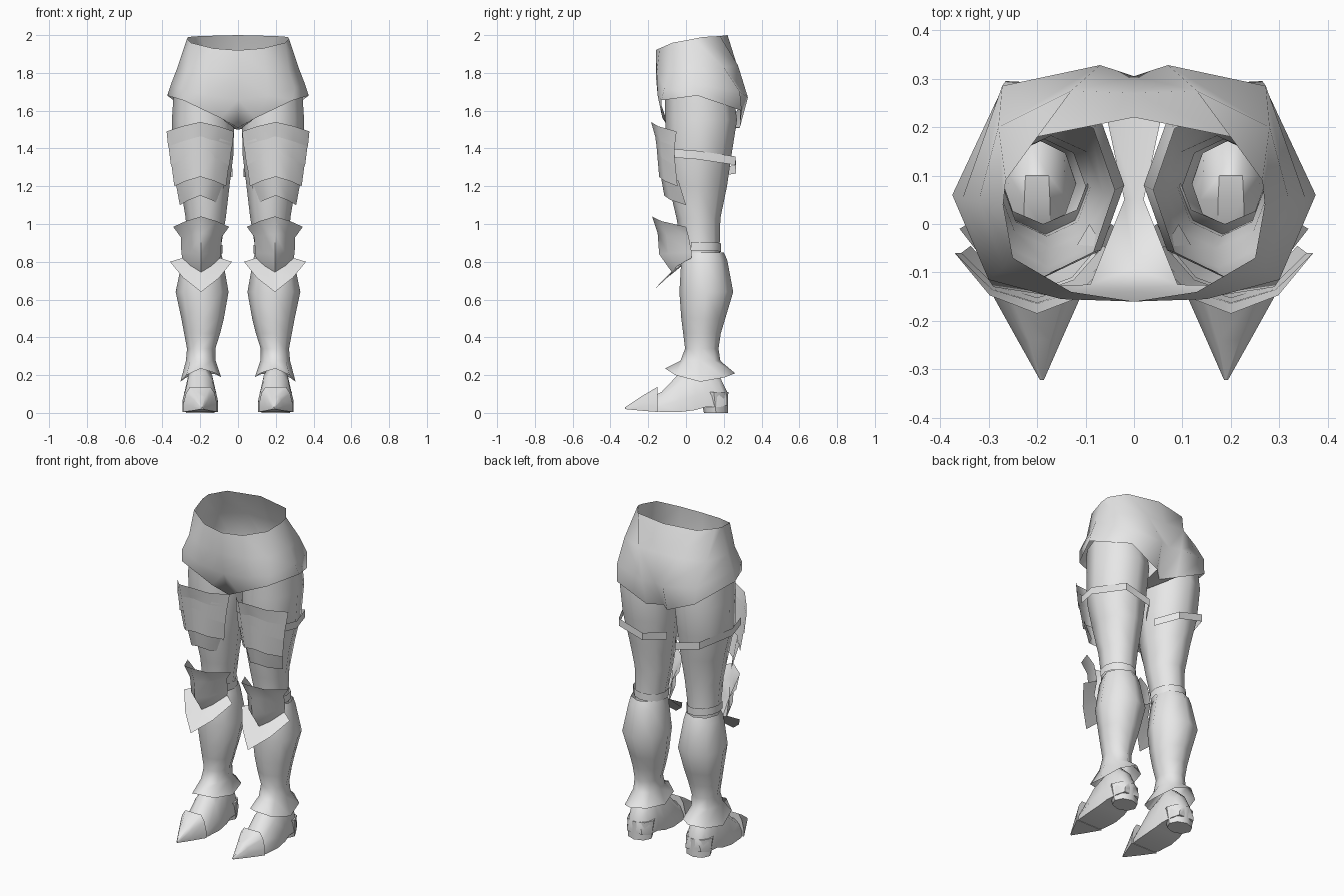
import bpy, bmesh, math

steel = bpy.data.materials.new("light_grey")
steel.diffuse_color = (0.8, 0.8, 0.8, 1)


def grid(name, rows, closed=False, extra=(), cap=False, angle=50):
    """Skin rows of points, mirror to the other side, shade smooth."""
    n = len(rows[0])
    verts = [p for r in rows for p in r] + list(extra)
    faces = []
    for i in range(len(rows) - 1):
        for j in range(n if closed else n - 1):
            k = (j + 1) % n
            faces.append((i * n + j, (i + 1) * n + j, (i + 1) * n + k, i * n + k))
    if cap:
        faces.append(tuple(range(n)))
        faces.append(tuple(reversed(range((len(rows) - 1) * n, len(rows) * n))))
    if extra:  # crotch strip joining front hem to back hem
        b, e = (len(rows) - 1) * n, len(rows) * n
        faces += [(b, e, e + 1, b + 1), (e, e - 1, e - 2, e + 1)]
    me = bpy.data.meshes.new(name)
    me.from_pydata(verts, [], faces)
    if cap:  # solid parts face outward
        bm = bmesh.new()
        bm.from_mesh(me)
        bmesh.ops.recalc_face_normals(bm, faces=bm.faces)
        bm.to_mesh(me)
        bm.free()
    me.materials.append(steel)
    ob = bpy.data.objects.new(name, me)
    bpy.context.collection.objects.link(ob)
    mod = ob.modifiers.new("mirror", 'MIRROR')
    mod.use_mirror_merge = True
    mod.merge_threshold = 0.001
    bpy.ops.object.select_all(action='DESELECT')
    ob.select_set(True)
    bpy.context.view_layer.objects.active = ob
    bpy.ops.object.shade_smooth_by_angle(angle=math.radians(angle))
    return ob


def ring(z, x0, x1, y0, y1, n=8):
    """Horizontal oval fitted to an x and y range, starting at the front."""
    cx, cy, rx, ry = (x0 + x1) / 2, (y0 + y1) / 2, (x1 - x0) / 2, (y1 - y0) / 2
    return [(cx + rx * math.sin(t), cy - ry * math.cos(t), z)
            for t in (2 * math.pi * i / n for i in range(n))]


# hips: half profile rows from front centre round to back centre
grid("hips", [
    [(0, -.16, 1.92), (.13, -.14, 1.93), (.25, -.07, 1.96), (.27, .04, 1.98),
     (.265, .09, 1.99), (.2, .18, 1.995), (0, .22, 2.0)],
    [(0, -.16, 1.79), (.15, -.155, 1.8), (.27, -.09, 1.81), (.32, .05, 1.83),
     (.28, .2, 1.83), (.13, .275, 1.84), (0, .27, 1.84)],
    [(0, -.14, 1.66), (.16, -.15, 1.68), (.30, -.115, 1.72), (.355, .05, 1.74),
     (.272, .285, 1.70), (.07, .328, 1.67), (0, .305, 1.67)],
    [(0, -.09, 1.51), (.09, -.125, 1.56), (.29, -.13, 1.655), (.375, .06, 1.68),
     (.265, .295, 1.60), (.07, .285, 1.51), (0, .22, 1.5)],
], extra=[(0, .05, 1.50), (.02, .05, 1.51)], angle=80)

# thigh tube
grid("thigh", [ring(*r) for r in [
    (1.70, .04, .34, -.11, .25), (1.55, .02, .35, -.11, .27), (1.36, .025, .345, -.105, .24),
    (1.2, .045, .305, -.09, .217), (1.03, .065, .277, -.05, .182), (.88, .09, .27, -.025, .178),
    (.78, .10, .27, -.02, .175)]], closed=True, angle=75)

# greave flowing into a flared ankle collar with a wavy hem
hem_z = [.235, .20, .165, .188, .21, .205, .19, .212]
hem = [(x, y, z) for (x, y, _), z in zip(ring(0, .09, .305, -.11, .26), hem_z)]
grid("greave", [ring(*r) for r in [
    (.85, .09, .285, .0, .20), (.81, .08, .295, -.025, .218), (.64, .05, .33, -.035, .25),
    (.5, .075, .30, -.025, .208), (.42, .095, .285, -.015, .184), (.34, .12, .27, -.005, .172),
    (.275, .118, .276, -.03, .182)]] + [hem], closed=True, angle=80)


# shoe: arched sections along y
def section(y, w, z0, z1, cx=.2, top=.3):
    h = z1 - z0
    return [(cx - w, y, z0), (cx - w, y, z0 + h * .3), (cx - w * (.6 + .4 * top), y, z0 + h * .75),
            (cx - w * top, y, z1), (cx + w * top, y, z1),
            (cx + w * (.6 + .4 * top), y, z0 + h * .75), (cx + w, y, z0 + h * .3), (cx + w, y, z0)]


grid("shoe", [section(*s) for s in [
    (-.22, .05, .015, .07), (-.13, .085, .005, .11), (-.03, .093, .005, .215),
    (.05, .088, .015, .26), (.10, .08, .03, .27), (.175, .075, .03, .20),
    (.218, .05, .04, .11)]], closed=True, cap=True)
grid("toe_cap", [section(*s) for s in [
    (-.322, .004, .02, .03, .19), (-.24, .045, .012, .085, .195, .5),
    (-.15, .09, .005, .138, .2, .6)]], closed=True, cap=True)
grid("heel", [ring(.11, .115, .285, .07, .224), ring(.05, .12, .28, .085, .222),
              ring(0, .125, .275, .095, .222)], closed=True, cap=True)


# curved front plates: inner edge, shoulder, centre, shoulder, outer edge
def arc(w, zc, ze, yc, ye, cx=.2):
    zm, ym = zc * .55 + ze * .45, yc * .72 + ye * .28
    return [(cx - w, ye, ze), (cx - w * .55, ym, zm), (cx, yc, zc),
            (cx + w * .55, ym, zm), (cx + w, ye, ze)]


# overlapping thigh lames
for i, (top, bottom) in enumerate([
        ((.178, 1.54, 1.49, -.185, -.05), (.170, 1.46, 1.41, -.162, -.06)),
        ((.170, 1.48, 1.43, -.165, -.06), (.155, 1.38, 1.31, -.152, -.06)),
        ((.157, 1.40, 1.35, -.155, -.06), (.137, 1.25, 1.20, -.142, -.045)),
        ((.132, 1.28, 1.23, -.138, -.04), (.108, 1.15, 1.10, -.115, .0))]):
    grid("thigh_lame_%d" % (i + 1), [arc(*top), arc(*bottom)], angle=60)

# knee guard: flared bowl running into a pointed, winged lower edge
bowl = [arc(*r, .195) for r in [
    (.148, 1.04, .985, -.18, .0), (.108, .95, .93, -.15, .015),
    (.105, .84, .85, -.142, .03), (.100, .745, .82, -.075, .03)]]
wing = [(.032, -.01, .80), (.10, -.10, .715), (.195, -.182, .64),
        (.29, -.10, .715), (.36, -.01, .80)]
grid("knee_guard", bowl + [wing], angle=60)


# straps wrapped round the back of the leg
def strap(name, path, height):
    grid(name, [[(x, y, z + d) for x, y, z in path] for d in (height / 2, -height / 2)])


strap("thigh_strap", [(.325, -.07, 1.375), (.358, .06, 1.365), (.275, .262, 1.335),
                      (.11, .265, 1.29), (.03, .14, 1.27)], .045)
strap("knee_strap", [(x, y, .875 + .08 * (x - .19))
                     for x, y, _ in ring(0, .083, .28, -.025, .186, 12)[2:11]], .045)
